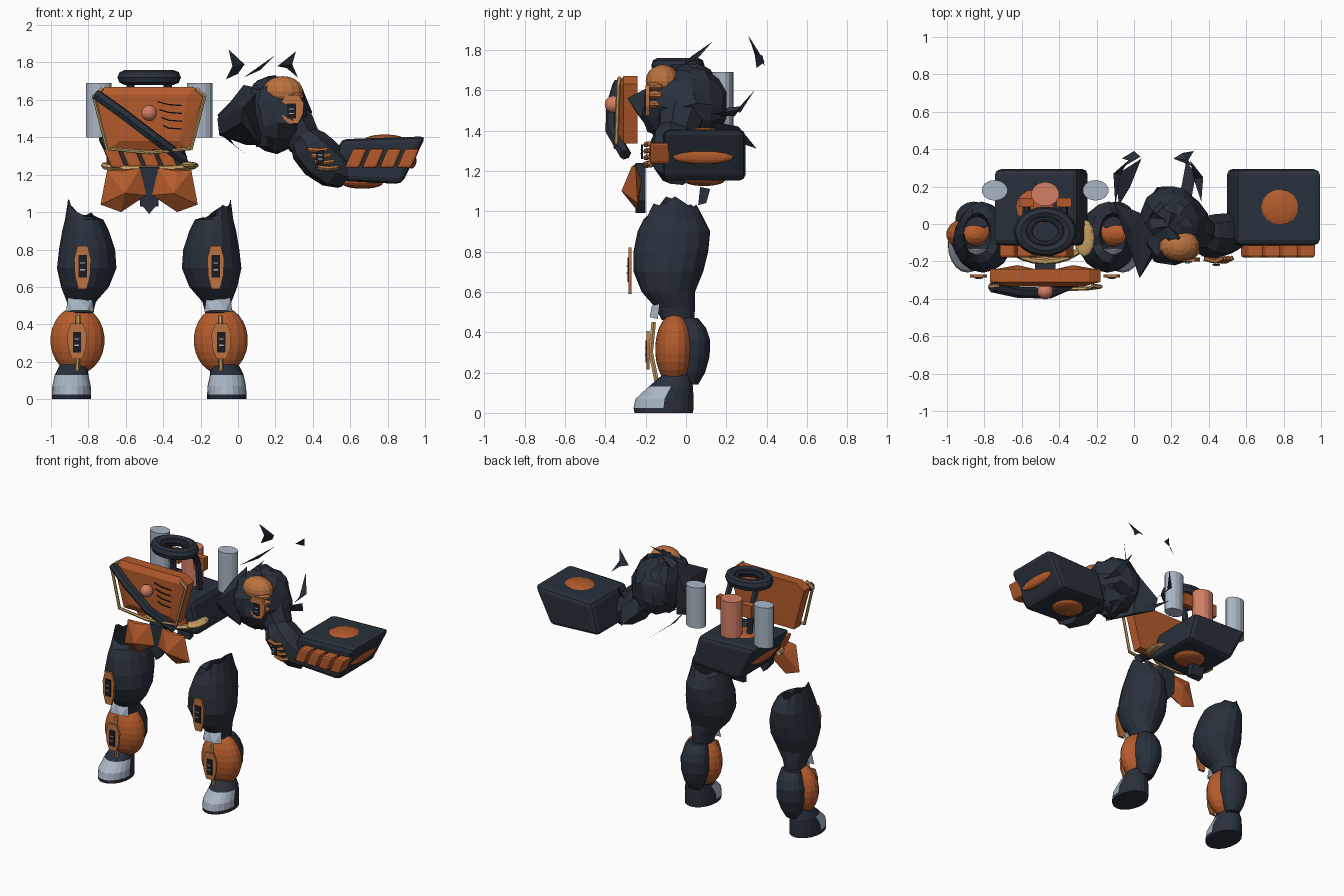
import bpy, bmesh, math, random
from mathutils import Vector, Matrix

random.seed(4)
if "Cube" in bpy.data.objects:
    bpy.data.objects.remove(bpy.data.objects["Cube"])
MID = -0.475  # centre line of the body

def material(name, rgb):
    m = bpy.data.materials.new(name)
    m.use_nodes = True
    m.diffuse_color = (*rgb, 1)
    m.node_tree.nodes["Principled BSDF"].inputs["Base Color"].default_value = (*rgb, 1)
    return m

navy = material("dark navy", (.022, .030, .044))
orange = material("burnt orange", (.46, .105, .025))
amber = material("light orange", (.50, .17, .05))
steel = material("pale steel", (.40, .47, .56))
coral = material("coral", (.65, .21, .13))
tan = material("tan", (.58, .35, .13))
black = material("near black", (.010, .012, .016))

def finish(name, bm, *mats, rule=None, bevel=0):
    bmesh.ops.recalc_face_normals(bm, faces=bm.faces)
    if rule:
        for f in bm.faces:
            f.material_index = rule(f.calc_center_median())
    me = bpy.data.meshes.new(name)
    bm.to_mesh(me)
    bm.free()
    for m in mats:
        me.materials.append(m)
    ob = bpy.data.objects.new(name, me)
    bpy.context.collection.objects.link(ob)
    if bevel:
        mod = ob.modifiers.new("rounded edges", 'BEVEL')
        mod.width, mod.segments = bevel, 2

def hull(name, pts, mat, bevel=0):
    bm = bmesh.new()
    for p in pts:
        bm.verts.new(p)
    out = bmesh.ops.convex_hull(bm, input=bm.verts)
    loose = [v for v in out["geom_interior"] if isinstance(v, bmesh.types.BMVert)]
    bmesh.ops.delete(bm, geom=loose, context='VERTS')
    bmesh.ops.dissolve_limit(bm, angle_limit=.02, verts=bm.verts, edges=bm.edges)
    finish(name, bm, mat, bevel=bevel)

def ball(name, loc, radii, mat, seg=16, jitter=0):
    bm = bmesh.new()
    bmesh.ops.create_uvsphere(bm, u_segments=seg, v_segments=seg * 3 // 4, radius=1,
                              matrix=Matrix.Translation(loc) @ Matrix.Diagonal((*radii, 1)))
    for v in bm.verts:
        v.co += Vector([random.uniform(-jitter, jitter) for _ in range(3)])
    finish(name, bm, mat)

def loft(name, rings, side, mats, n=16, rule=None, torn=False):
    """Ellipse rings (z, inner, outer, front, back) stacked upwards; torn ones stay open."""
    bm = bmesh.new()
    rows = []
    for z, a, b, y0, y1 in rings:
        row = []
        for i in range(n):
            c, s = math.cos(math.tau * i / n), math.sin(math.tau * i / n)
            h = z
            if torn and z == rings[-1][0]:
                h += .045 * c + random.uniform(-.03, .025) + (.02 if i == 0 else 0)
            row.append(bm.verts.new((MID + side * ((a + b) / 2 + c * (b - a) / 2),
                                     (y0 + y1) / 2 + s * (y1 - y0) / 2, h)))
        rows.append(row)
    for low, high in zip(rows, rows[1:]):
        for i in range(n):
            bm.faces.new((low[i - 1], low[i], high[i], high[i - 1]))
    if not torn:
        bm.faces.new(rows[0])
        bm.faces.new(rows[-1])
    finish(name, bm, *mats, rule=rule)

def plate(name, outline, y, depth, mat):
    """Front-facing flat plate from an x, z outline."""
    hull(name, [(x, y + d, z) for x, z in outline for d in (0, depth)], mat)

def box(x, z, w, h):
    return [(x + a, z + b) for a in (-w, w) for b in (-h, h)]

def hexagon(x, z, w, h):
    half = [(w * .6, h), (w, h * .4), (w * .9, -h * .4), (w * .5, -h)]
    return [(x + s * a, z + b) for a, b in half for s in (-1, 1)]

def vent(name, x, z, w, h, y):
    """Dark slot with two pale ticks."""
    plate(name, box(x, z, w, h), y, .008, black)
    for k in (-.3, .3):
        plate(name + "_tick", box(x, z + k * h, w * .55, .003), y - .003, .004, steel)

def tube(name, pts, radius, mat, radii=None, res=1):
    cu = bpy.data.curves.new(name, 'CURVE')
    cu.dimensions, cu.bevel_depth, cu.bevel_resolution = '3D', radius, res
    cu.use_fill_caps = True
    sp = cu.splines.new('POLY')
    sp.points.add(len(pts) - 1)
    for i, p in enumerate(pts):
        sp.points[i].co = (*p, 1)
        sp.points[i].radius = radii[i] if radii else 1
    sp.use_smooth = False
    cu.materials.append(mat)
    bpy.context.collection.objects.link(bpy.data.objects.new(name, cu))

def cylinder(name, loc, rx, ry, h, mat):
    bm = bmesh.new()
    bmesh.ops.create_cone(bm, cap_ends=True, segments=14, radius1=1, radius2=1, depth=h,
                          matrix=Matrix.Translation(loc) @ Matrix.Diagonal((rx, ry, 1, 1)))
    finish(name, bm, mat)

# Legs
THIGH = [(.46, .30, .43, -.12, .04), (.52, .285, .44, -.15, .045), (.6, .215, .471, -.22, .045),
         (.7, .175, .493, -.26, .085), (.8, .182, .482, -.26, .11), (.9, .215, .465, -.24, .12),
         (.96, .245, .45, -.21, .09), (1.01, .29, .435, -.17, .06)]
CALF = [(.14, .34, .43, -.02, .06), (.2, .31, .46, -.05, .095), (.28, .28, .48, -.06, .117),
        (.36, .28, .48, -.06, .12), (.42, .29, .46, -.05, .1), (.47, .30, .44, -.03, .06)]
FOOT = [(0, .31, .52, -.255, .035), (.025, .31, .52, -.26, .037), (.07, .312, .518, -.25, .037),
        (.13, .325, .505, -.185, .035), (.19, .33, .475, -.115, .02)]
for s, tag in ((-1, "right"), (1, "left")):
    def X(o):
        return MID + s * o
    loft(tag + "_thigh", THIGH, s, [navy], torn=True)
    loft(tag + "_calf", CALF, s, [navy])
    ball(tag + "_calf_guard", (X(.383), -.055, .315), (.147, .098, .18), orange, 18)
    loft(tag + "_boot", FOOT, s, [navy, steel], 20,
         lambda c: 1 if c.y < -.1 and .02 < c.z < .14 else 0)
    hull(tag + "_kneecap", [(X(.37 + a), y, z) for a, y, z in (
        (-.065, -.13, .54), (.065, -.13, .54), (0, -.14, .555), (-.075, -.14, .465),
        (.075, -.14, .465), (-.04, -.18, .475), (.04, -.18, .475), (0, -.17, .53))], steel)
    plate(tag + "_thigh_plate", hexagon(X(.356), .705, .045, .115), -.285, .016, amber)
    vent(tag + "_thigh_vent", X(.356), .71, .023, .06, -.291)
    plate(tag + "_shin_plate", hexagon(X(.386), .31, .053, .095), -.195, .014, amber)
    vent(tag + "_shin_vent", X(.386), .305, .022, .055, -.201)
    tube(tag + "_shin_strip", [(X(.38), -.16, .45), (X(.38), -.175, .3), (X(.385), -.14, .13)],
         .013, tan)
    # Hip guards, back canisters, their brackets and the chest trim
    hull(tag + "_hip_guard", [(X(o), y, z) for o, y, z in (
        (.225, -.25, 1.225), (.05, -.25, 1.235), (.015, -.25, 1.09), (.15, -.24, 1.0),
        (.26, -.24, 1.04), (.13, -.32, 1.1), (.15, -.22, 1.15), (.15, -.27, 1.22))], orange)
    cylinder(tag + "_canister", (X(.27), .18, 1.545), .07, .055, .29, steel)
    plate(tag + "_bracket", box(X(.1), 1.58, .04, .045), .09, .05, orange)
    tube(tag + "_bracket_arm", [(X(.1), .1, 1.4), (X(.1), .08, 1.58), (X(.1), .02, 1.7)], .022, navy)
    tube(tag + "_chest_trim", [(X(.25), -.33, 1.66), (X(.297), -.335, 1.62),
                               (X(.225), -.345, 1.34), (X(0), -.35, 1.318)], .011, tan)

# Chest
cylinder("middle_canister", (MID, .16, 1.52), .075, .065, .27, coral)
outline = [(s * o, z) for o, z in ((.235, 1.67), (.295, 1.63), (.215, 1.335)) for s in (-1, 1)]
hull("chest_plate", [(MID + o, y, z) for o, z in outline for y in (-.24, -.31)]
     + [(MID + s * o, -.333, z) for o, z in ((.21, 1.63), (.16, 1.38)) for s in (-1, 1)], orange)
ball("chest_button", (MID, -.36, 1.53), (.043, .043, .043), coral, 14)
tube("chest_strap", [(-.76, -.335, 1.63), (-.62, -.365, 1.53), (-.45, -.37, 1.40),
                     (-.29, -.30, 1.28)], .03, navy)
for i in range(4):
    z = 1.59 - .042 * i
    tube(f"chest_wire_{i}", [(-.43 + .01 * i, -.336, z), (-.37, -.336, z - .015),
                             (-.30, -.334, z - .02)], .004, black)

# Neck ring
for name, major, minor, z in (("neck_ring", .13, .04, 1.72), ("inner_neck_ring", .085, .018, 1.73)):
    bpy.ops.mesh.primitive_torus_add(major_segments=24, minor_segments=8, major_radius=major,
                                     minor_radius=minor, location=(MID, -.04, z))
    bpy.context.object.name, bpy.context.object.scale.y = name, .78
    bpy.context.object.data.materials.append(navy)

# Waist
arc = [math.pi * (i / 12 - .5) for i in range(13)]
tube("belt", [(MID + .24 * math.sin(t), -.03 - .17 * math.cos(t), 1.25 - .02 * math.cos(t))
              for t in arc], .018, tan)
ball("belt_pad", (-.265, -.075, 1.25), (.055, .1, .02), tan, 12)
hull("crotch_guard", [(MID + a, y, z) for a, z in ((-.055, 1.24), (.055, 1.24), (-.05, 1.05),
     (.05, 1.05), (0, .99)) for y in (-.25, -.2)], navy)
hull("tail_guard", [(MID + a, y, z) for a in (-.05, .05) for y, z in (
    (.07, 1.12), (.12, 1.11), (.1, 1.04), (.06, 1.03))], navy)

# Fists: the second is the mirror of the first, set at the waist
for tag, H in (("left", lambda x: x), ("right", lambda x: .25 - x)):
    hull(tag + "_fist", [(H(x), y, z) for x, z in ((.55, 1.39), (1.005, 1.405), (.875, 1.15), (.49, 1.17))
                         for y in (-.115, .295)], navy, .03)
    ball(tag + "_fist_top_dome", (H(.785), .09, 1.385), (.11, .105, .03), orange)
    ball(tag + "_fist_base_dome", (H(.665), .09, 1.155), (.11, .105, .03), orange)
    ball(tag + "_fist_side_dome", (H(.928), .085, 1.275), (.026, .16, .042), orange)
    for i in range(4):
        x = .568 + .093 * i
        hull(f"{tag}_finger_{i}", [(H(x + a + d), y, z) for a, z in ((0, 1.235), (.045, 1.34))
                                   for d in (0, .08) for y in (-.18, -.08)], orange, .014)

# Left arm
ball("shoulder", (.2, 0, 1.525), (.185, .215, .2), navy, 14, .018)
hull("torn_chest_muscle", [(-.1, .1, 1.41), (-.11, .12, 1.5), (-.02, -.02, 1.61), (.03, -.29, 1.56),
     (.12, -.15, 1.36), (.04, .05, 1.36), (.12, -.1, 1.66), (.02, -.24, 1.48), (.03, .06, 1.68)], navy)
tube("upper_arm", [(.22, 0, 1.55), (.31, -.03, 1.45), (.37, -.05, 1.36)], .1, navy, [1.3, 1.15, .9], 2)
tube("forearm", [(.34, -.06, 1.41), (.38, -.065, 1.355), (.44, -.065, 1.29), (.51, -.05, 1.235),
                 (.57, -.03, 1.21)], .1, navy, [.75, 1.1, 1.2, 1.1, .9], 2)
ball("shoulder_cap", (.24, -.115, 1.645), (.11, .085, .082), amber, 14)
for i in range(3):
    ball(f"shoulder_lobe_{i}", (.28, -.14, 1.62 - .045 * i), (.075, .055, .028), amber, 10)
plate("arm_plate", hexagon(.29, 1.55, .062, .075), -.2, .02, amber)
vent("arm_vent", .287, 1.54, .024, .04, -.207)
for i in range(4):
    x, z = .375 + .018 * i, 1.335 - .032 * i
    tube(f"forearm_rib_{i}", [(x, -.185, z), (x + .06, -.2, z - .006), (x + .1, -.18, z)], .013, amber)
vent("forearm_vent", .44, 1.295, .02, .035, -.222)

# Torn shards behind the shoulder
for i, pts in enumerate((
        [(-.05, .31, 1.87), (.035, .36, 1.79), (0, .39, 1.74), (-.065, .35, 1.71), (-.03, .34, 1.78)],
        [(.31, .31, 1.86), (.21, .35, 1.78), (.26, .38, 1.77), (.32, .39, 1.72), (.29, .34, 1.79)],
        [(.03, -.02, 1.72), (.1, .03, 1.77), (.2, .13, 1.84), (.12, .06, 1.76)],
        [(-.1, .1, 1.5), (-.11, .27, 1.52), (-.03, .34, 1.6), (-.07, .27, 1.49)],
        [(.36, .12, 1.48), (.37, .25, 1.5), (.3, .34, 1.6), (.32, .24, 1.47)],
        [(-.08, .1, 1.45), (-.1, .26, 1.42), (.04, .35, 1.31), (-.02, .2, 1.36)],
        [(.3, .1, 1.45), (.33, .26, 1.42), (.28, .34, 1.32), (.25, .18, 1.37)])):
    bm = bmesh.new()
    bm.faces.new([bm.verts.new(p) for p in pts])
    bmesh.ops.triangulate(bm, faces=bm.faces)
    finish(f"torn_shard_{i}", bm, navy)
